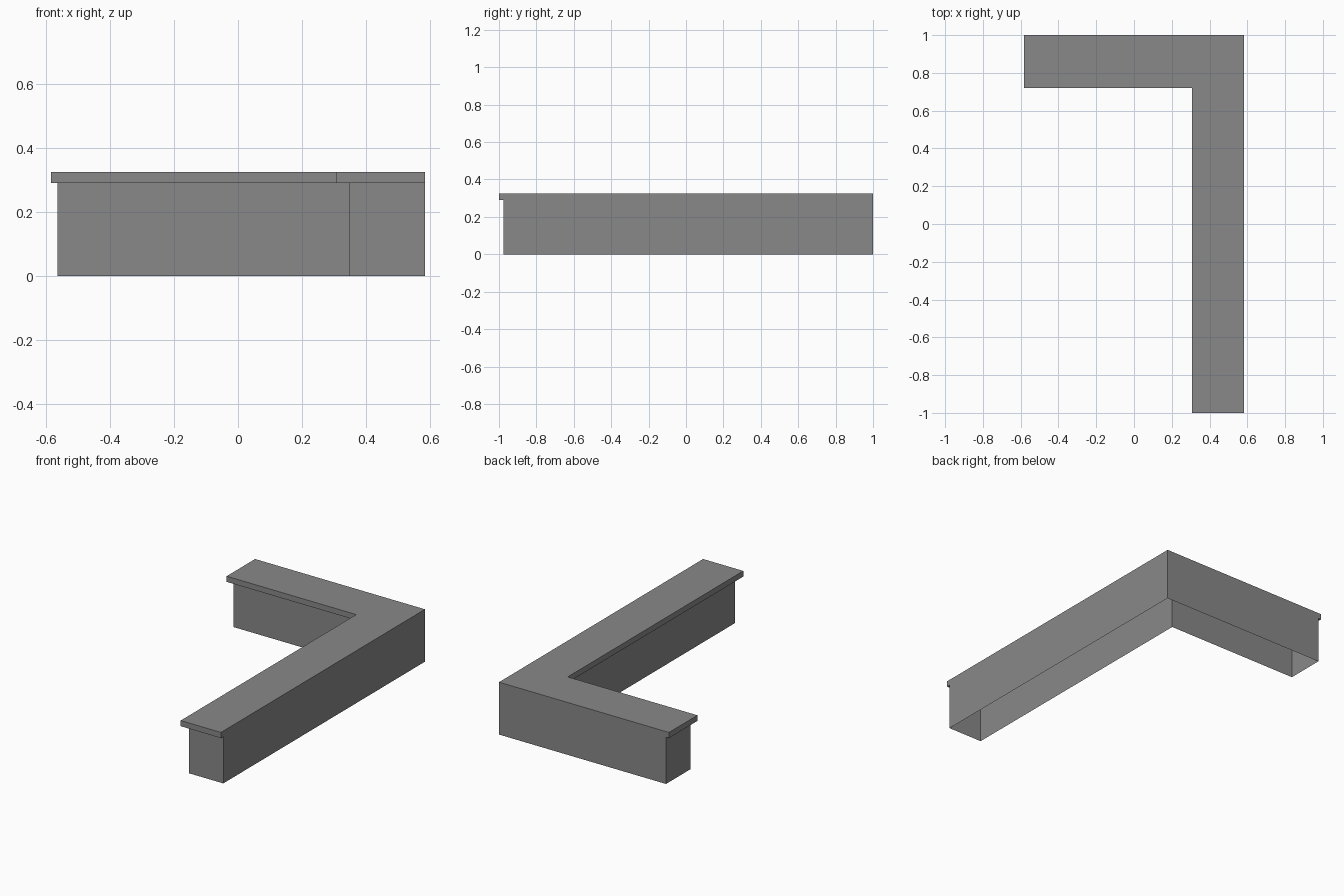
import bpy, bmesh

if "Cube" in bpy.data.objects:
    bpy.data.objects.remove(bpy.data.objects["Cube"])

X, Y = 0.583, 1.0             # outer extents
FLOOR, LIP, TOP = 0.0, 0.29, 0.325


def l_outline(inner_x, inner_y, end_x, end_y):
    """Corners from the front end, round the inside, to the left end."""
    return [(X, end_y), (inner_x, end_y), (inner_x, inner_y),
            (end_x, inner_y), (end_x, Y)]


base = l_outline(0.347, 0.76, -0.563, -0.977)
slab = l_outline(0.307, 0.721, -X, -Y)

bm = bmesh.new()


def ring(outline, z):
    return [bm.verts.new((x, y, z)) for x, y in outline]


foot, neck = ring(base, FLOOR), ring(base, LIP)
lip, rim = ring(slab, LIP), ring(slab, TOP)
corner_low = bm.verts.new((X, Y, FLOOR))
corner_top = bm.verts.new((X, Y, TOP))

# End and inner walls, for the hollow base and for the slab edge
for low, high in ((foot, neck), (lip, rim)):
    for i in range(4):
        bm.faces.new((low[i], low[i + 1], high[i + 1], high[i]))

# Underside of the overhang, then the flat top; the bottom stays open
bm.faces.new(lip + neck[::-1])
bm.faces.new(rim + [corner_top])

# Flush outer walls, stepped at the open ends
for i in (0, 4):
    bm.faces.new((foot[i], corner_low, corner_top, rim[i], lip[i], neck[i]))

bmesh.ops.recalc_face_normals(bm, faces=bm.faces)
mesh = bpy.data.meshes.new("corner_counter")
bm.to_mesh(mesh)
bm.free()

grey = bpy.data.materials.new("mid_grey")
grey.use_nodes = True
colour = (0.25, 0.25, 0.25, 1.0)
grey.diffuse_color = colour
grey.node_tree.nodes["Principled BSDF"].inputs["Base Color"].default_value = colour
mesh.materials.append(grey)

counter = bpy.data.objects.new("corner_counter", mesh)
bpy.context.collection.objects.link(counter)
